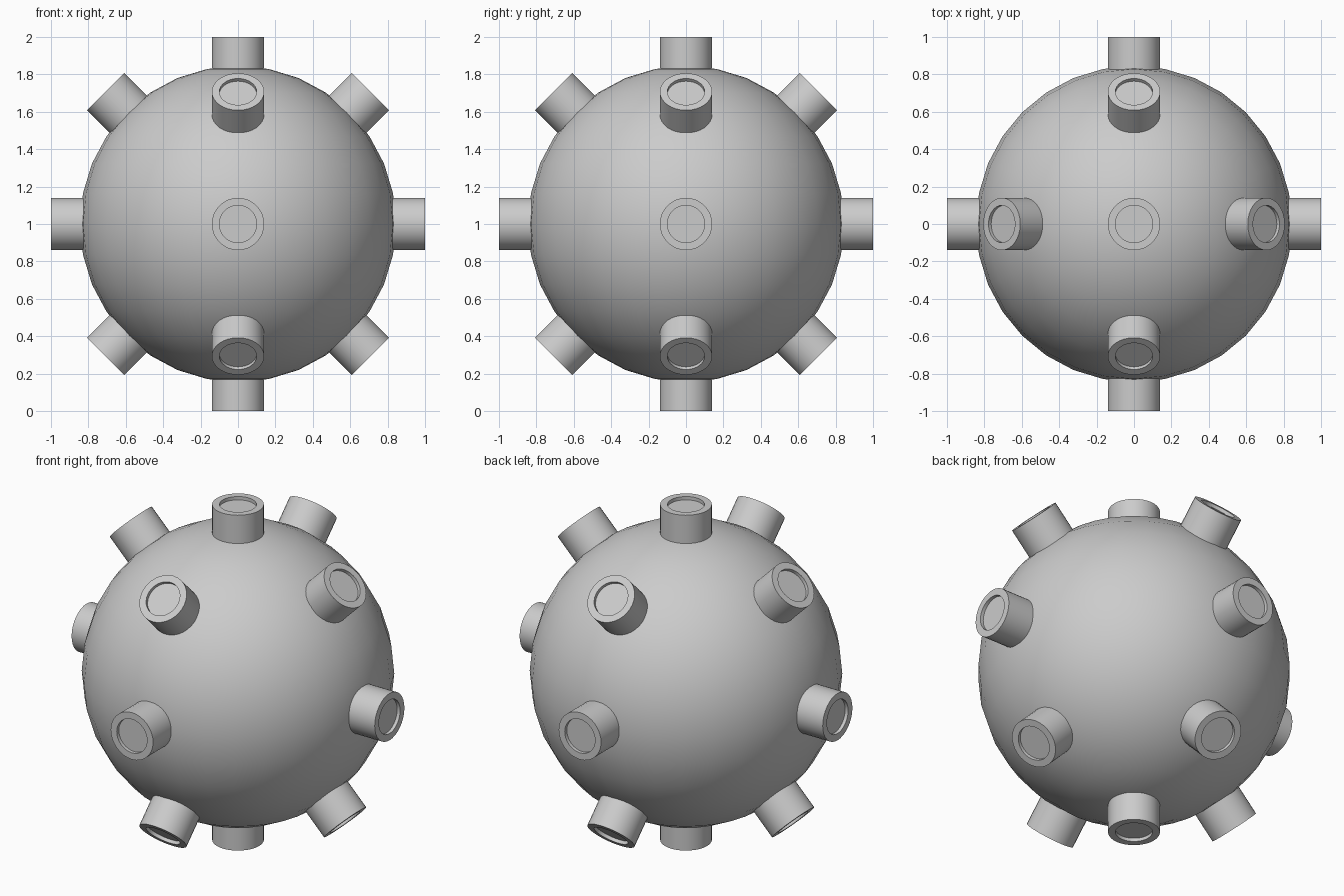
import bpy, bmesh, math
from mathutils import Vector

if "Cube" in bpy.data.objects:
    bpy.data.objects.remove(bpy.data.objects["Cube"])

CENTRE = Vector((0, 0, 1))
BODY_R = 0.845


def make_object(name, bm):
    mesh = bpy.data.meshes.new(name)
    bm.to_mesh(mesh)
    bm.free()
    obj = bpy.data.objects.new(name, mesh)
    bpy.context.collection.objects.link(obj)
    bpy.ops.object.select_all(action='DESELECT')
    obj.select_set(True)
    bpy.context.view_layer.objects.active = obj
    bpy.ops.object.shade_smooth_by_angle(angle=math.radians(35))
    return obj


# round body
bm = bmesh.new()
bmesh.ops.create_uvsphere(bm, u_segments=32, v_segments=16, radius=BODY_R)
make_object("body", bm).location = CENTRE


# stub with a shallow recess in its end, lathed from (radius, distance) points
def stub(name, direction, sides=32):
    profile = [(0.14, 0.78), (0.14, 1.0), (0.10, 1.0), (0.10, 0.98)]
    bm = bmesh.new()
    rings = [[bm.verts.new((r * math.cos(a), r * math.sin(a), h))
              for a in (2 * math.pi * i / sides for i in range(sides))]
             for r, h in profile]
    for lo, hi in zip(rings, rings[1:]):
        for i in range(sides):
            j = (i + 1) % sides
            bm.faces.new((lo[i], lo[j], hi[j], hi[i]))
    bm.faces.new(rings[-1])
    bm.faces.new(rings[0][::-1])
    obj = make_object(name, bm)
    obj.location = CENTRE
    obj.rotation_mode = 'QUATERNION'
    obj.rotation_quaternion = Vector((0, 0, 1)).rotation_difference(Vector(direction).normalized())


# stubs on the axes and on the upper and lower diagonals
stub("top_stub", (0, 0, 1))
stub("bottom_stub", (0, 0, -1.0))
for side, (x, y) in {"right": (1, 0), "back": (0, 1), "left": (-1, 0), "front": (0, -1)}.items():
    for level, z in (("upper", 1), ("middle", 0), ("lower", -1)):
        stub(f"{level}_{side}_stub", (x, y, z))
